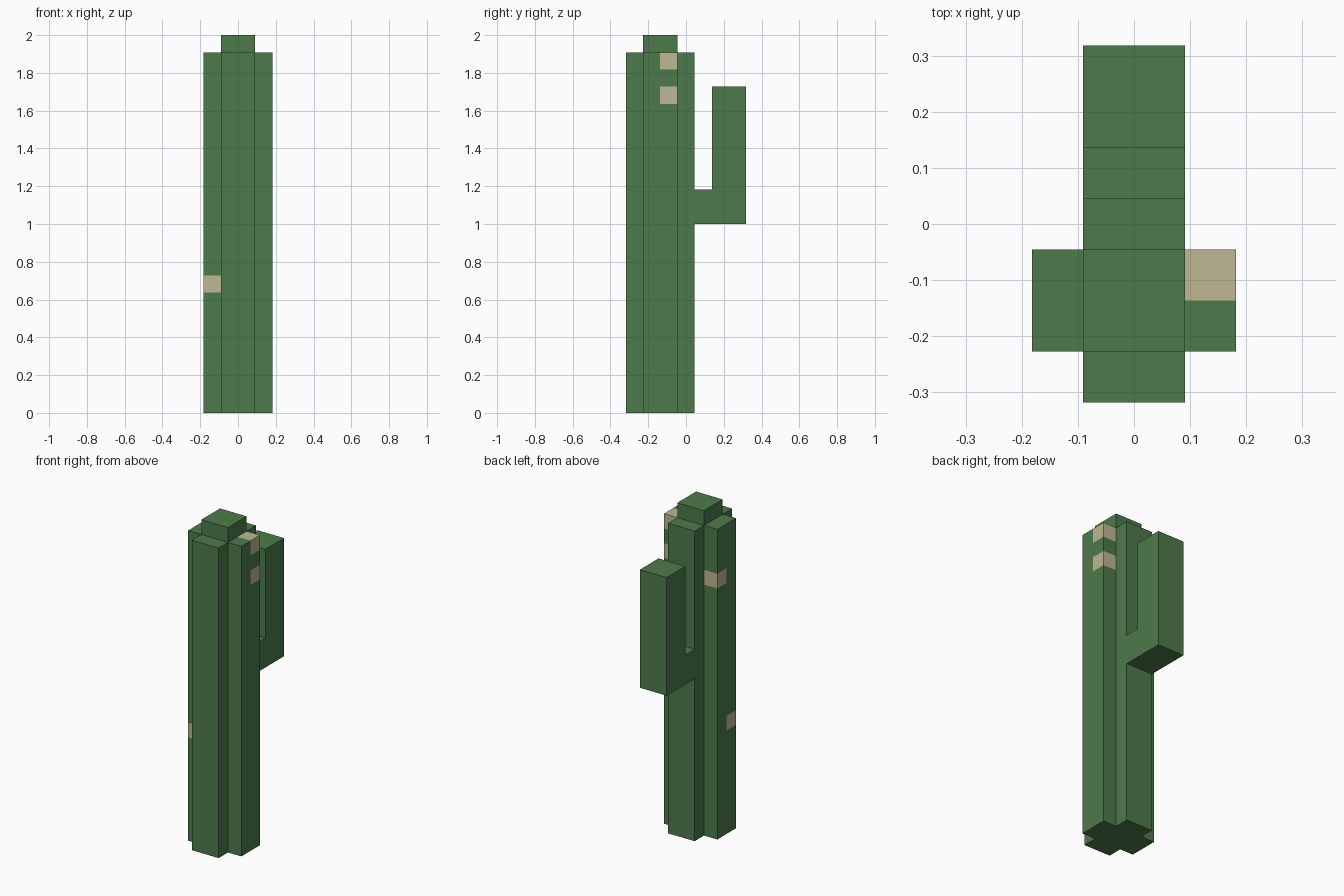
import bpy
import bmesh
from mathutils import Vector

cube = bpy.data.objects.get("Cube")
if cube:
    bpy.data.objects.remove(cube, do_unlink=True)

U = 2 / 22        # block size: the cactus is 22 blocks tall
CY = -1.5         # trunk centre along y, in blocks


def make_material(name, rgb):
    mat = bpy.data.materials.new(name)
    mat.use_nodes = True
    mat.diffuse_color = (*rgb, 1)
    mat.node_tree.nodes["Principled BSDF"].inputs["Base Color"].default_value = (*rgb, 1)
    return mat


green = make_material("cactus green", (0.076, 0.195, 0.070))
tan = make_material("dry tan", (0.515, 0.479, 0.287))


def finish(name, bm, mats):
    """Scale from blocks to units and add the part to the scene."""
    bmesh.ops.recalc_face_normals(bm, faces=bm.faces)
    bmesh.ops.scale(bm, vec=(U, U, U), verts=bm.verts)
    mesh = bpy.data.meshes.new(name)
    bm.to_mesh(mesh)
    bm.free()
    for mat in mats:
        mesh.materials.append(mat)
    obj = bpy.data.objects.new(name, mesh)
    bpy.context.scene.collection.objects.link(obj)
    return obj


def extrude(bm, faces, vec):
    """Extrude a flat sheet into a closed solid."""
    ret = bmesh.ops.extrude_face_region(bm, geom=faces)
    moved = [g for g in ret["geom"] if isinstance(g, bmesh.types.BMVert)]
    bmesh.ops.translate(bm, vec=vec, verts=moved)


# Trunk: plus-shaped footprint of 12 squares, raised 21 blocks
bm = bmesh.new()
for i in range(-2, 2):
    for j in range(-2, 2):
        if i in (-2, 1) and j in (-2, 1):
            continue
        corners = [(i, j), (i + 1, j), (i + 1, j + 1), (i, j + 1)]
        bm.faces.new([bm.verts.new((x, y + CY, 0)) for x, y in corners])
bmesh.ops.remove_doubles(bm, verts=bm.verts, dist=0.001)
extrude(bm, bm.faces[:], (0, 0, 21))

# Dry patches: lower corner of each tan block
patches = [Vector(p) for p in ((1, CY, 20), (1, CY, 18), (-2, CY, 17), (-2, CY - 1, 7))]
for z in sorted({p.z + d for p in patches for d in (0, 1)} - {21}):
    bmesh.ops.bisect_plane(bm, geom=bm.verts[:] + bm.edges[:] + bm.faces[:],
                           plane_co=(0, 0, z), plane_no=(0, 0, 1))
bmesh.ops.recalc_face_normals(bm, faces=bm.faces)
for face in bm.faces:
    inside = face.calc_center_median() - face.normal * 0.1
    if any(all(0 < d < 1 for d in inside - p) for p in patches):
        face.material_index = 1
finish("trunk", bm, [green, tan])

# Cap: small block on top of the trunk
bm = bmesh.new()
bmesh.ops.create_cube(bm, size=1)
bmesh.ops.scale(bm, vec=(2, 2, 1), verts=bm.verts)
bmesh.ops.translate(bm, vec=(0, CY, 21.5), verts=bm.verts)
finish("trunk_cap", bm, [green])

# Arm: L-shaped side profile, two blocks wide
bm = bmesh.new()
profile = [(0.5, 11), (3.5, 11), (3.5, 19), (1.5, 19), (1.5, 13), (0.5, 13)]
bm.faces.new([bm.verts.new((-1, y, z)) for y, z in profile])
extrude(bm, bm.faces[:], (2, 0, 0))
finish("back_arm", bm, [green])
